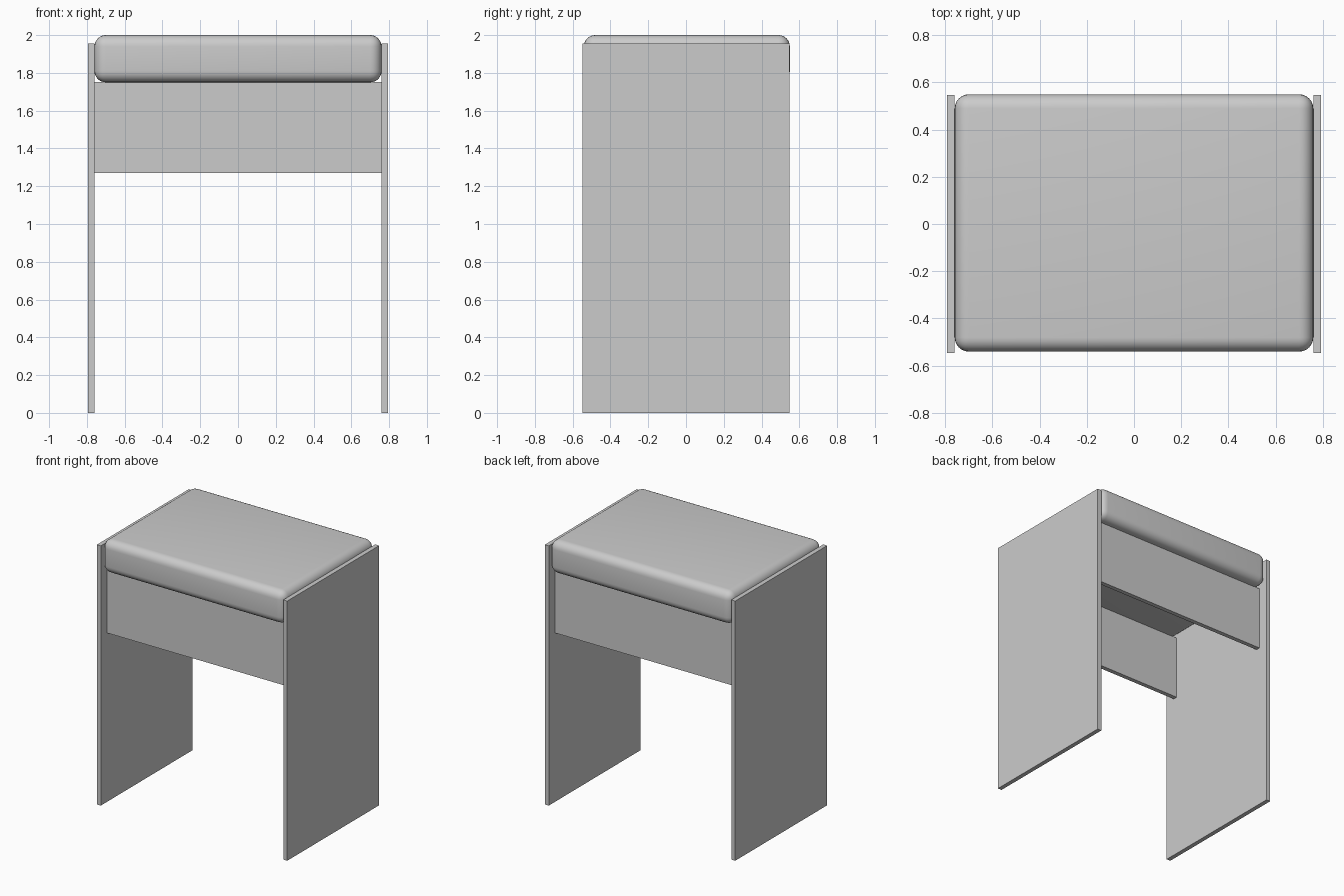
import bpy

if "Cube" in bpy.data.objects:
    bpy.data.objects.remove(bpy.data.objects["Cube"])


def box(name, x, y, z):
    """Box from (min, max) ranges along each axis."""
    bpy.ops.mesh.primitive_cube_add(
        size=1, location=[(r[0] + r[1]) / 2 for r in (x, y, z)])
    ob = bpy.context.object
    ob.name = name
    ob.scale = [r[1] - r[0] for r in (x, y, z)]
    bpy.ops.object.transform_apply(location=False, rotation=False, scale=True)
    return ob


INNER, OUTER = 0.76, 0.793      # side panel faces
DEPTH = 0.547                   # half depth of the side panels
APRON_OUT, APRON_IN = 0.47, 0.437

# Side panels
for name, s in (("left_side_panel", -1), ("right_side_panel", 1)):
    box(name, sorted((s * INNER, s * OUTER)), (-DEPTH, DEPTH), (0, 1.955))

# Aprons under the cushion, set back from the panel edges
for name, s in (("front_apron", -1), ("back_apron", 1)):
    box(name, (-INNER, INNER), sorted((s * APRON_OUT, s * APRON_IN)), (1.27, 1.752))

# Rounded seat cushion
cushion = box("seat_cushion", (-INNER, INNER), (-0.541, 0.55), (1.75, 2.0))
bevel = cushion.modifiers.new("rounded_edges", 'BEVEL')
bevel.width = 0.06
bevel.segments = 6
bpy.ops.object.shade_smooth_by_angle()
for poly in cushion.data.polygons:
    poly.use_smooth = True
for name in ("sharp_edge",):
    if name in cushion.data.attributes:
        cushion.data.attributes.remove(cushion.data.attributes[name])
